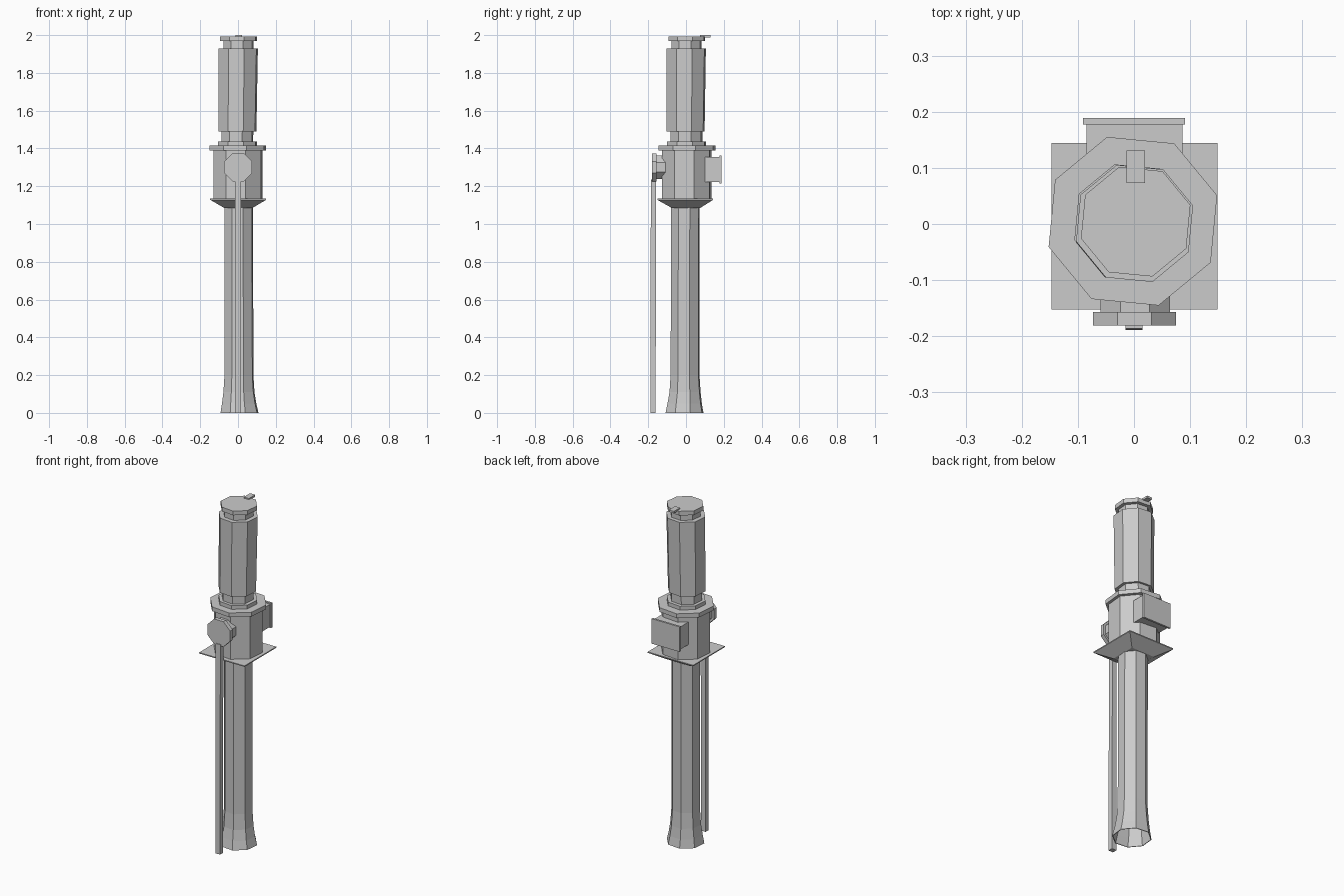
import bpy, bmesh, math
from mathutils import Matrix

if "Cube" in bpy.data.objects:
    bpy.data.objects.remove(bpy.data.objects["Cube"])

grey = bpy.data.materials.new("machine grey")
grey.use_nodes = True
COLOUR = (0.6, 0.6, 0.6, 1)
grey.diffuse_color = COLOUR
grey.node_tree.nodes["Principled BSDF"].inputs["Base Color"].default_value = COLOUR

PHASE = math.radians(17)      # twist shared by the upright octagonal parts


def finish(name, bm):
    bmesh.ops.recalc_face_normals(bm, faces=bm.faces)
    mesh = bpy.data.meshes.new(name)
    bm.to_mesh(mesh)
    bm.free()
    mesh.materials.append(grey)
    obj = bpy.data.objects.new(name, mesh)
    bpy.context.collection.objects.link(obj)
    return obj


def loft(name, rings, sides=8, phase=PHASE, closed=False):
    """Join regular polygon rings (z, radius, centre x, centre y)."""
    bm = bmesh.new()
    loops = []
    for z, r, cx, cy in rings:
        angles = [phase + math.tau * i / sides for i in range(sides)]
        loops.append([bm.verts.new((cx + r * math.cos(a), cy + r * math.sin(a), z)) for a in angles])
    pairs = list(zip(loops, loops[1:]))
    if closed:
        pairs.append((loops[-1], loops[0]))
    else:
        bm.faces.new(loops[0])
        bm.faces.new(loops[-1])
    for low, high in pairs:
        for i in range(sides):
            j = (i + 1) % sides
            bm.faces.new((low[i], low[j], high[j], high[i]))
    return finish(name, bm)


def box(name, low, high):
    bm = bmesh.new()
    size = [b - a for a, b in zip(low, high)]
    mid = [(a + b) / 2 for a, b in zip(low, high)]
    bmesh.ops.create_cube(bm, size=1, matrix=Matrix.Translation(mid) @ Matrix.Diagonal((*size, 1)))
    return finish(name, bm)


def front_disc(name, radius, y_front, y_back, x, z):
    """Octagonal disc facing the front with a flat edge underneath."""
    obj = loft(name, [(-y_back, radius, 0, 0), (-y_front, radius, 0, 0)], phase=math.pi / 8)
    obj.data.transform(Matrix.Translation((x, 0, z)) @ Matrix.Rotation(math.pi / 2, 4, "X"))
    return obj


# Hollow column with a flared foot
outer = [(0, 0.105, 0.008, -0.008), (0.05, 0.095, 0.006, -0.007),
         (0.11, 0.086, 0.005, -0.005), (0.2, 0.08, 0.005, -0.005),
         (1.1, 0.079, 0.004, -0.003)]
inner = [(z, r - 0.004, x, y) for z, r, x, y in reversed(outer)]
loft("column", outer + inner, closed=True)

# Square mounting plate tapering down to the column
root2 = math.sqrt(2)
loft("mounting_plate", [(1.085, 0.075 * root2, 0.002, 0), (1.128, 0.148 * root2, 0.001, -0.004),
                        (1.134, 0.148 * root2, 0.001, -0.004)], sides=4, phase=math.pi / 4)

# Gear housing and its flange
loft("housing", [(1.13, 0.137, 0, 0.003), (1.392, 0.137, 0, 0.003)])
loft("housing_flange", [(1.39, 0.157, -0.002, 0.005), (1.415, 0.157, -0.002, 0.005)])

# Motor stack
loft("motor_base", [(1.41, 0.108, -0.003, 0.003), (1.437, 0.108, -0.003, 0.003)])
loft("motor_collar", [(1.43, 0.088, -0.004, 0.002), (1.5, 0.088, -0.003, 0.002)])
loft("motor_body", [(1.49, 0.105, -0.003, -0.002), (1.93, 0.109, 0.001, 0.001)])
loft("cap_neck", [(1.92, 0.083, 0.002, 0.002), (1.975, 0.083, 0.002, 0.002)])
loft("motor_cap", [(1.968, 0.102, 0.003, 0.004), (1.993, 0.102, 0.003, 0.004)])
box("cap_tab", (-0.013, 0.073, 1.988), (0.02, 0.131, 2.0))

# Front outlet with its disc and hanging rod
front_disc("outlet_stem", 0.067, -0.165, -0.1, 0.002, 1.3)
front_disc("outlet_disc", 0.08, -0.181, -0.157, 0.001, 1.3)
rod = box("rod", (-0.015, -0.186, 0), (0.015, -0.158, 1.235))
for v in rod.data.vertices:
    if v.co.z < 0.5:
        v.co.y -= 0.003

# Rear terminal box and cover
box("terminal_box", (-0.085, 0.1, 1.222), (0.086, 0.18, 1.355))
box("terminal_cover", (-0.091, 0.177, 1.215), (0.091, 0.189, 1.362))
